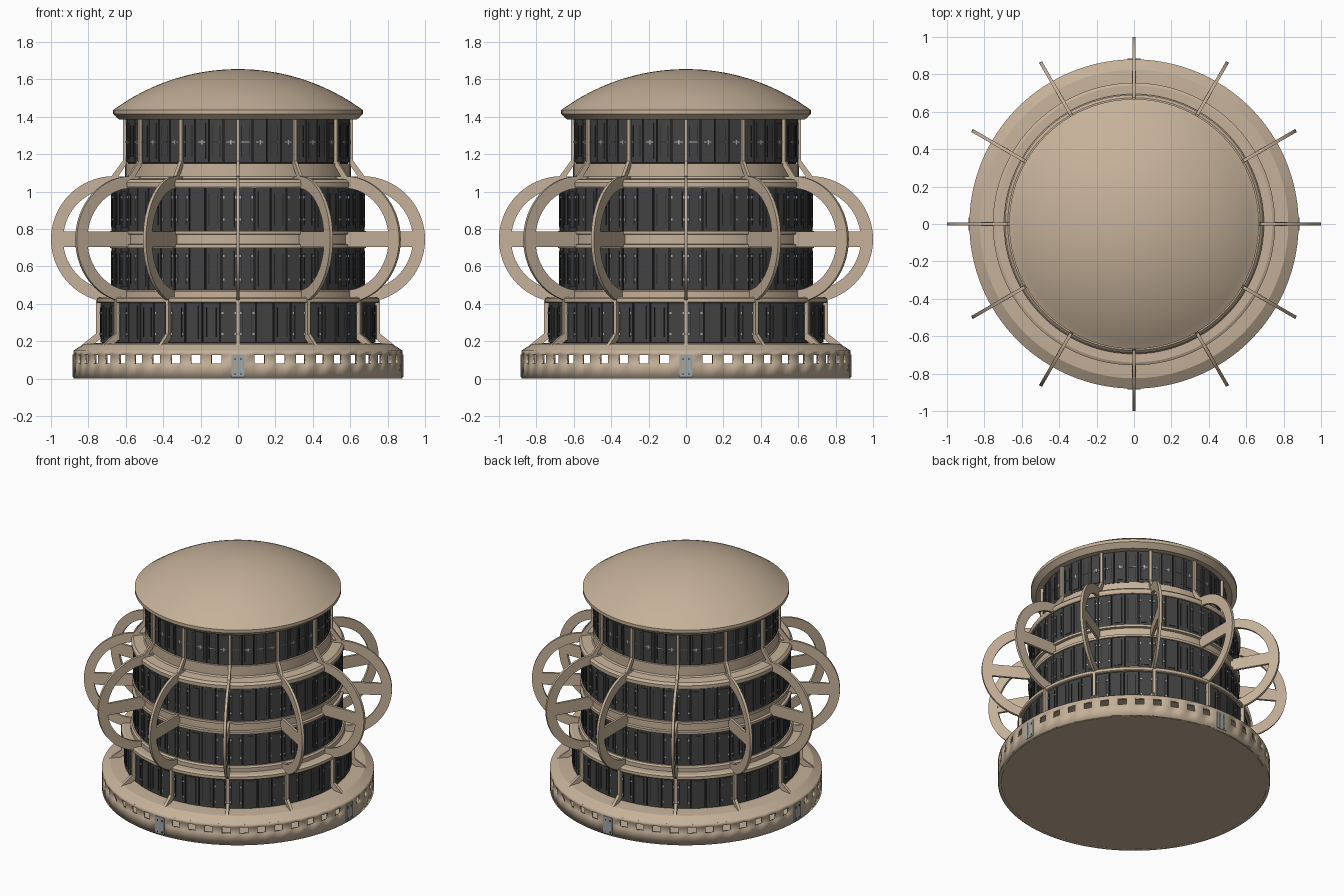
import bpy, bmesh
from math import sin, cos, pi, radians, sqrt
from mathutils import Matrix, Vector

cube = bpy.data.objects.get("Cube")
if cube:
    bpy.data.objects.remove(cube, do_unlink=True)


def material(name, r, g, b):
    m = bpy.data.materials.new(name)
    m.use_nodes = True
    m.diffuse_color = (r, g, b, 1)
    m.node_tree.nodes["Principled BSDF"].inputs["Base Color"].default_value = (r, g, b, 1)
    return m


TAN = material("warm_tan", 0.56, 0.44, 0.32)
DARK = material("charcoal_panel", 0.055, 0.055, 0.056)
BLACK = material("gap_black", 0.018, 0.018, 0.018)
LIGHT = material("pale_fitting", 0.42, 0.43, 0.42)
DOOR = material("door_grey", 0.34, 0.37, 0.37)


def finish(name, bm, mats, smooth=True):
    bmesh.ops.remove_doubles(bm, verts=bm.verts, dist=0.00005)
    bmesh.ops.recalc_face_normals(bm, faces=bm.faces)
    mesh = bpy.data.meshes.new(name)
    bm.to_mesh(mesh)
    bm.free()
    for m in mats:
        mesh.materials.append(m)
    ob = bpy.data.objects.new(name, mesh)
    bpy.context.collection.objects.link(ob)
    if smooth:
        bpy.ops.object.select_all(action="DESELECT")
        ob.select_set(True)
        bpy.context.view_layer.objects.active = ob
        bpy.ops.object.shade_smooth_by_angle(angle=radians(25))
    return ob


def lathe(name, profile, mat, steps=96):
    """Revolve (radius, height) points about the z axis."""
    bm = bmesh.new()
    verts = [bm.verts.new((r, 0, z)) for r, z in profile]
    edges = [bm.edges.new(pair) for pair in zip(verts, verts[1:])]
    bmesh.ops.spin(bm, geom=verts + edges, cent=(0, 0, 0), axis=(0, 0, 1),
                   angle=2 * pi, steps=steps)
    return finish(name, bm, [mat])


def strip(bm, inner, outer, thick, angle):
    """Solid flat fin between two (radius, height) paths, standing at an angle."""
    turn = Matrix.Rotation(angle, 3, "Z")
    rows = []
    for (a, b), (c, d) in zip(inner, outer):
        ring = [(a, -thick / 2, b), (c, -thick / 2, d), (c, thick / 2, d), (a, thick / 2, b)]
        rows.append([bm.verts.new(turn @ Vector(p)) for p in ring])
    for p, q in zip(rows, rows[1:]):
        for i in range(4):
            j = (i + 1) % 4
            bm.faces.new((p[i], p[j], q[j], q[i]))
    bm.faces.new(rows[0])
    bm.faces.new(rows[-1])


def fins(name, inner, outer, thick):
    bm = bmesh.new()
    for k in range(12):
        strip(bm, inner, outer, thick, k * pi / 6)
    return finish(name, bm, [TAN])


def plate(bm, angle, r, z, width, height, depth, index=0, shift=0):
    """Box facing outward at a given angle, radius and height."""
    mat = (Matrix.Rotation(angle, 4, "Z") @ Matrix.Translation((r, shift, z))
           @ Matrix.Diagonal((depth, width, height, 1)))
    made = bmesh.ops.create_cube(bm, size=1, matrix=mat)
    for f in {f for v in made["verts"] for f in v.link_faces}:
        f.material_index = index


# Hollow base wall with open windows, doors in the four main directions
SLOTS, STEP = 48, 2 * pi / 48
bm = bmesh.new()
levels = [0, 0.08, 0.127, 0.15]
angles = [k * STEP + s * radians(1.8) for k in range(SLOTS) for s in (-1, 1)]
cols = [[bm.verts.new((0.88 * cos(a), 0.88 * sin(a), z)) for z in levels] for a in angles]
for i, col in enumerate(cols):
    nxt = cols[(i + 1) % len(cols)]
    for j in range(3):
        window = j == 1 and i % 2 == 0 and i % 24 != 0
        if not window:
            bm.faces.new((col[j], nxt[j], nxt[j + 1], col[j + 1]))
wall = finish("base_wall", bm, [TAN])
thicken = wall.modifiers.new("thickness", "SOLIDIFY")
thicken.thickness = 0.02
thicken.offset = -1

lathe("base_floor", [(0, 0), (0.878, 0), (0.878, 0.008), (0, 0.008)], TAN)
lathe("base_cap", [(0, 0.14), (0.87, 0.14), (0.88, 0.15), (0.825, 0.185),
                   (0.74, 0.192), (0, 0.192)], TAN)

bm = bmesh.new()
for k in range(4):
    a = k * pi / 2
    plate(bm, a, 0.88, 0.07, 0.07, 0.12, 0.008)
    for s in (-1, 1):
        plate(bm, a, 0.884, 0.07, 0.003, 0.11, 0.004, 1, s * 0.017)
        for z in (0.025, 0.105):
            plate(bm, a, 0.884, z, 0.008, 0.012, 0.004, 2, s * 0.017)
finish("base_doors", bm, [DOOR, TAN, BLACK], smooth=False)


# Four panelled drums: dark core, facing panels, seams and small fittings
def drum(name, r, low, high, count, fitting_heights):
    lathe(name + "_core", [(0, low), (r - 0.008, low), (r - 0.008, high), (0, high)], BLACK)
    bm = bmesh.new()
    mid, tall = (low + high) / 2, high - low
    pitch = 2 * pi * r / count
    for k in range(count):
        a = (k + 0.5) * 2 * pi / count
        plate(bm, a, r - 0.006, mid, pitch * 0.93, tall * 0.96, 0.012)
        # alternating seams and raised inner panels
        if k % 2:
            plate(bm, a, r + 0.002, mid, pitch * 0.55, tall * 0.8, 0.006)
        else:
            for s in (-1, 1):
                plate(bm, a, r + 0.001, mid, 0.004, tall * 0.7, 0.003, 1, s * pitch * 0.27)
        for z in fitting_heights:
            if k % 4 in (0, 3):
                for s in (-1, 1):
                    plate(bm, a, r + 0.002, z, 0.009, 0.011, 0.004, 2, s * pitch * 0.36)
    finish(name + "_panels", bm, [DARK, BLACK, LIGHT], smooth=False)


drum("first_drum", 0.735, 0.19, 0.415, 48, (0.24, 0.35))
drum("second_drum", 0.675, 0.47, 0.705, 48, (0.53, 0.655))
drum("third_drum", 0.675, 0.785, 1.025, 48, (0.85, 0.97))
drum("top_drum", 0.597, 1.15, 1.39, 48, ())

# Broken line of pale marks round the top drum
bm = bmesh.new()
for k in range(48):
    a = (k + 0.5) * STEP
    plate(bm, a, 0.603, 1.265, 0.045, 0.005, 0.004)
    if k % 2:
        plate(bm, a, 0.604, 1.265, 0.008, 0.024, 0.004)
finish("top_drum_marks", bm, [LIGHT], smooth=False)

# Ring ledges between the drums
lathe("lower_ledge", [(0, 0.405), (0.75, 0.405), (0.755, 0.41), (0.755, 0.43), (0.74, 0.437),
                      (0.695, 0.437), (0.695, 0.465), (0.685, 0.475), (0, 0.475)], TAN)
lathe("middle_ledge", [(0, 0.7), (0.685, 0.7), (0.685, 0.717), (0.668, 0.72), (0.668, 0.77),
                       (0.685, 0.773), (0.685, 0.79), (0, 0.79)], TAN)
lathe("upper_ledge", [(0, 1.02), (0.685, 1.02), (0.69, 1.03), (0.69, 1.05), (0.675, 1.065),
                      (0.61, 1.07), (0.603, 1.08), (0.603, 1.15), (0, 1.15)], TAN)

# Domed roof with a tapered rim
RIM, RISE, TOP = 0.662, 0.215, 1.655
ball = (RIM ** 2 + RISE ** 2) / (2 * RISE)
dome = [(RIM * (1 - t / 20), 0) for t in range(21)]
dome = [(r, TOP - ball + sqrt(ball ** 2 - r * r)) for r, _ in dome]
lathe("domed_roof", [(0, 1.385), (0.635, 1.385), (0.668, 1.415), (0.668, 1.437)] + dome, TAN)

# Twelve radial ribs on the lowest and highest drums
fins("lower_ribs", [(0.79, 0.17), (0.72, 0.225), (0.72, 0.42)],
     [(0.835, 0.18), (0.76, 0.24), (0.76, 0.42)], 0.02)
fins("upper_ribs", [(0.655, 1.06), (0.59, 1.155), (0.59, 1.39)],
     [(0.685, 1.07), (0.616, 1.165), (0.616, 1.39)], 0.018)

# Twelve upright wheel arcs with a broad spoke each
def arc(radius):
    turns = [radians(-100 + 200 * i / 40) for i in range(41)]
    return [(0.662 + radius * cos(t), 0.745 + radius * sin(t)) for t in turns]


fins("wheel_arcs", arc(0.273), arc(0.338), 0.018)
fins("wheel_spokes", [(0.64, 0.703), (0.95, 0.703)], [(0.64, 0.787), (0.95, 0.787)], 0.016)
